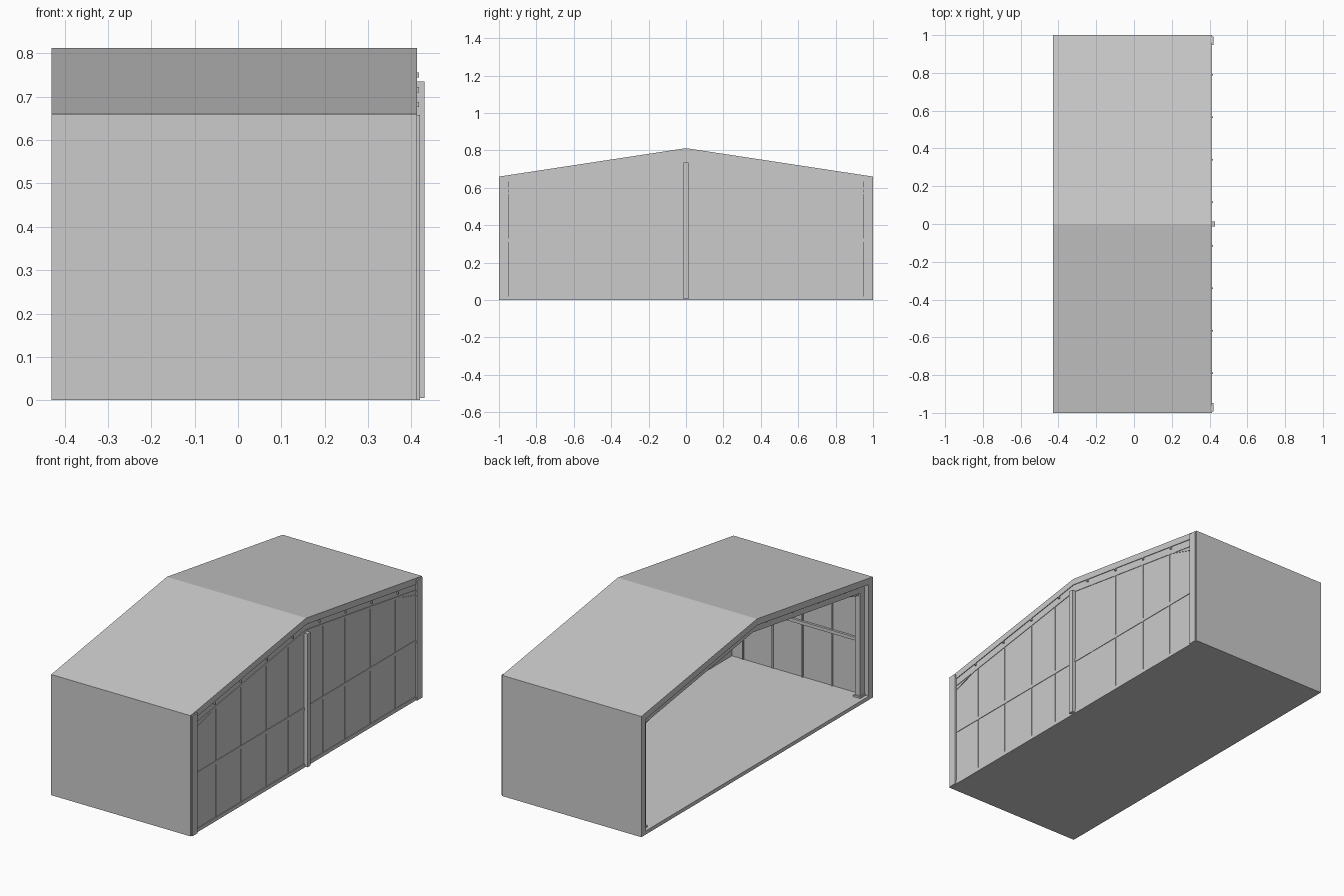
import bpy, bmesh

if "Cube" in bpy.data.objects:
    bpy.data.objects.remove(bpy.data.objects["Cube"])

X0, X1 = -0.43, 0.413          # open end, clad gable end
EAVE, RIDGE = 0.66, 0.812


def roof(y):
    """Height of the roof surface at a given y."""
    return RIDGE - (RIDGE - EAVE) * abs(y)


def prism(name, pts, x0, x1, mirror=True):
    """Extrude a (y, z) profile along x; optionally mirror it across y = 0."""
    bm = bmesh.new()
    a = [bm.verts.new((x0, y, z)) for y, z in pts]
    b = [bm.verts.new((x1, y, z)) for y, z in pts]
    bm.faces.new(a)
    bm.faces.new(b)
    n = len(pts)
    for i in range(n):
        j = (i + 1) % n
        # leave the centre plane open so the mirrored halves join cleanly
        if mirror and abs(pts[i][0]) < 1e-6 and abs(pts[j][0]) < 1e-6:
            continue
        bm.faces.new((a[i], a[j], b[j], b[i]))
    bmesh.ops.recalc_face_normals(bm, faces=bm.faces)
    if mirror and bm.faces:
        # an open half: make sure normals point outward at the low-x cap
        bm.faces.ensure_lookup_table()
        bm.normal_update()
        if bm.faces[0].normal.x > 0:
            bmesh.ops.reverse_faces(bm, faces=bm.faces)
    me = bpy.data.meshes.new(name)
    bm.to_mesh(me)
    bm.free()
    ob = bpy.data.objects.new(name, me)
    bpy.context.collection.objects.link(ob)
    if mirror:
        m = ob.modifiers.new("mirror", 'MIRROR')
        m.use_axis = (False, True, False)
        m.use_clip = True
    return ob


def box(name, x0, x1, y0, y1, z0, z1, mirror=True):
    return prism(name, [(y0, z0), (y1, z0), (y1, z1), (y0, z1)], x0, x1, mirror)


def sloped(name, y0, y1, d0, d1, x0, x1):
    """Bar following the roof slope between depths d0 and d1 below it."""
    return prism(name, [(y0, roof(y0) - d1), (y1, roof(y1) - d1),
                        (y1, roof(y1) - d0), (y0, roof(y0) - d0)], x0, x1)


# Outer shell: floor, side walls and pitched roof
T, R, F = 0.035, 0.035, 0.02
W = 1 - T
prism("shell", [(0, 0), (1, 0), (1, EAVE), (0, RIDGE),
                (0, RIDGE - R), (W, roof(W) - R), (W, F), (0, F)], X0, X1)

# Gable wall, slightly recessed between the frame members
prism("gable_wall", [(0, 0), (W, 0), (W, roof(W) - R), (0, RIDGE - R)], 0.398, 0.409)

# Gable ribs, girt and rafter strips
RIB = 0.412
for i, y in enumerate((0.15, 0.34, 0.56, 0.775)):
    box(f"gable_rib_{i}", 0.408, RIB, y - 0.003, y + 0.003, 0.0, roof(y) - 0.075)
box("gable_girt", 0.408, RIB, 0, 0.95, 0.31, 0.328)
sloped("gable_rafter_strip", 0, 0.95, 0.065, 0.078, 0.408, RIB)
prism("gable_haunch", [(0.80, roof(0.80) - 0.078), (0.95, 0.565), (0.95, 0.575),
                       (0.82, roof(0.82) - 0.078)], 0.408, RIB)

# Gable posts at the corners and in the middle
box("corner_post", 0.405, 0.42, 0.948, 0.993, 0, EAVE - 0.002)
box("centre_post", 0.408, 0.43, -0.013, 0.013, 0.005, 0.735, False)

# Portal frame just inside the open end
FX0, FX1 = -0.405, -0.375
box("frame_column", FX0, FX1, 0.925, W, F, roof(W) - R)
box("column_base", FX0 - 0.006, FX1 + 0.006, 0.918, W, F, F + 0.01)
sloped("frame_rafter", 0, W, 0.05, 0.08, FX0, FX1)
prism("frame_haunch", [(0.80, roof(0.80) - 0.08), (0.925, 0.575),
                       (0.925, roof(0.925) - 0.08)], FX0 + 0.01, FX1 - 0.01)

# Roof purlins running the full length, with ends poking through the gable
for i, y in enumerate((0.115, 0.34, 0.565, 0.79)):
    z = roof(y) - 0.042
    box(f"purlin_{i}", -0.41, 0.417, y - 0.004, y + 0.004, z - 0.008, z + 0.004)

# Studs and girt on the inside of the side walls
for i in range(4):
    x = -0.21 + 0.18 * i
    box(f"wall_stud_{i}", x - 0.004, x + 0.004, W - 0.006, W, F, roof(W) - R)
box("wall_girt", FX1, 0.398, W - 0.012, W, 0.31, 0.328)
